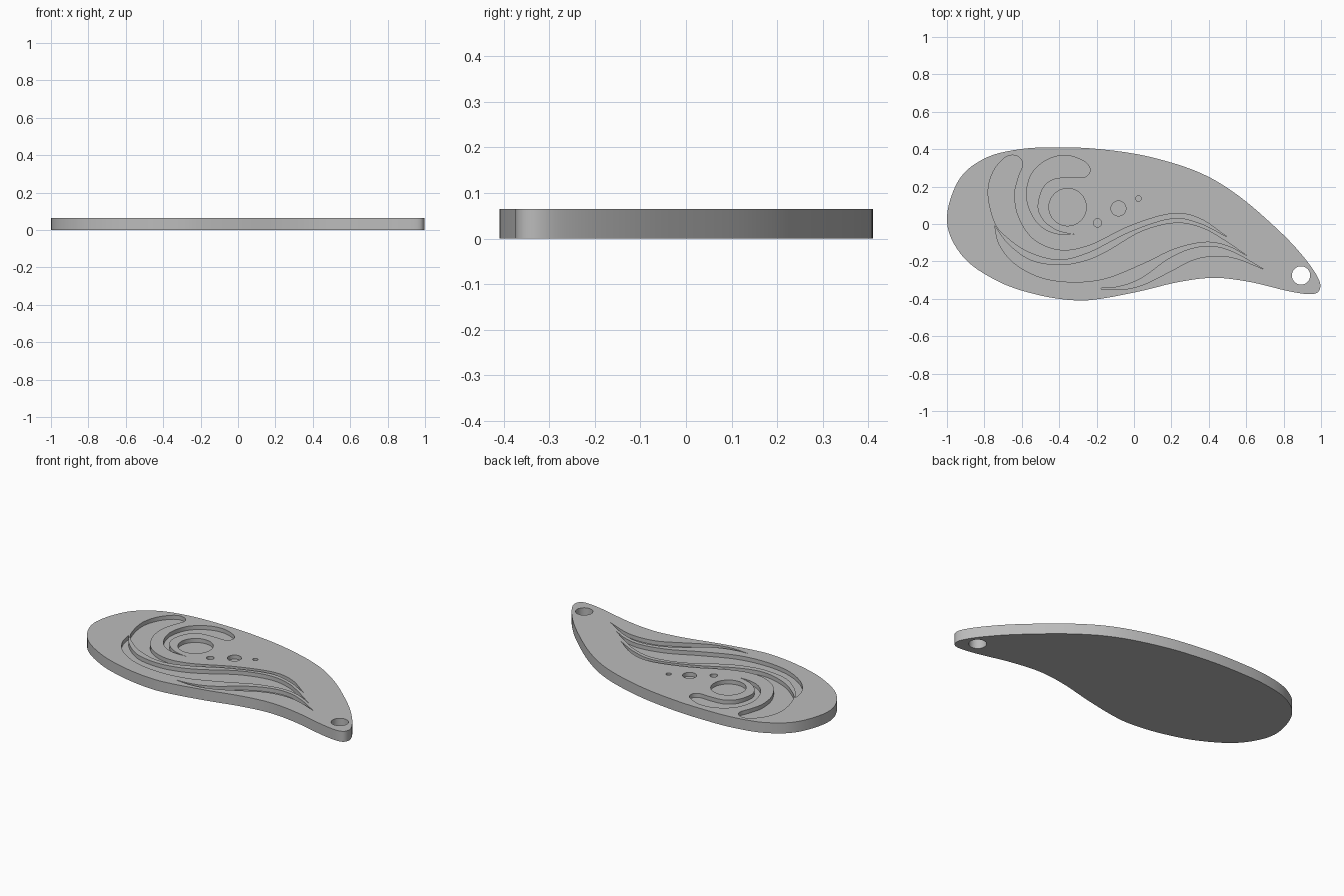
import bpy
import bmesh
from math import cos, sin, tau
from mathutils import Vector

THICKNESS = 0.065
POCKET_FLOOR = 0.04

if "Cube" in bpy.data.objects:
    bpy.data.objects.remove(bpy.data.objects["Cube"])

grey = bpy.data.materials.new("plain grey")
grey.use_nodes = True
grey.diffuse_color = (0.5, 0.5, 0.5, 1)
grey.node_tree.nodes["Principled BSDF"].inputs["Base Color"].default_value = (0.5, 0.5, 0.5, 1)


def smooth_path(points, closed=False, steps=7):
    """Catmull-Rom samples through the points; an open path omits its last point."""
    pts = [Vector(p) for p in points]
    if closed:
        pts = [pts[-1]] + pts + pts[:2]
    else:
        pts = [pts[0] * 2 - pts[1]] + pts + [pts[-1] * 2 - pts[-2]]
    samples = []
    for a, b, c, d in zip(pts, pts[1:], pts[2:], pts[3:]):
        for i in range(steps):
            t = i / steps
            samples.append(0.5 * (2 * b + (c - a) * t + (2 * a - 5 * b + 4 * c - d) * t ** 2
                                  + (3 * b - a - 3 * c + d) * t ** 3))
    return samples


def circle(x, y, radius, sides=40):
    return [Vector((x + radius * cos(tau * i / sides), y + radius * sin(tau * i / sides)))
            for i in range(sides)]


def prism(name, loop, bottom, top):
    """Extrude a flat outline between two heights."""
    bm = bmesh.new()
    face = bm.faces.new([bm.verts.new((p.x, p.y, bottom)) for p in loop])
    extruded = bmesh.ops.extrude_face_region(bm, geom=[face])["geom"]
    moved = [v for v in extruded if isinstance(v, bmesh.types.BMVert)]
    bmesh.ops.translate(bm, verts=moved, vec=(0, 0, top - bottom))
    bmesh.ops.recalc_face_normals(bm, faces=bm.faces)
    mesh = bpy.data.meshes.new(name)
    bm.to_mesh(mesh)
    bm.free()
    mesh.materials.append(grey)
    obj = bpy.data.objects.new(name, mesh)
    bpy.context.collection.objects.link(obj)
    return obj


# Teardrop plate with a bent tail
plate_outline = smooth_path([
    (-1, .01), (-.94, .23), (-.8, .35), (-.61, .4), (-.4, .41), (-.18, .4), (.08, .36),
    (.35, .275), (.56, .15), (.78, -.04), (.91, -.18), (.985, -.29), (.993, -.35),
    (.95, -.375), (.83, -.36), (.62, -.31), (.43, -.288), (.24, -.31), (.03, -.36),
    (-.18, -.4), (-.32, -.408), (-.51, -.38), (-.72, -.31), (-.91, -.18)], closed=True)

# Long leaf: round head, thin wavy tail
leaf = smooth_path([
    (.5, -.07), (.35, .005), (.2, .03), (-.02, -.04), (-.24, -.15), (-.4, -.19),
    (-.56, -.15), (-.68, -.07), (-.745, .01), (-.78, .16), (-.755, .275), (-.69, .355),
    (-.63, .365), (-.595, .325), (-.62, .25), (-.64, .16), (-.62, .04), (-.54, -.08),
    (-.4, -.14), (-.24, -.115), (-.02, -.01), (.2, .055), (.35, .03), (.5, -.07)])

# Broad wave below the leaf, pointed at both ends
wave = smooth_path([
    (-.745, -.01), (-.72, -.11), (-.64, -.21), (-.5, -.285), (-.33, -.31), (-.15, -.29),
    (.05, -.21), (.22, -.13), (.38, -.095), (.5, -.115), (.605, -.17)])
wave += smooth_path([
    (.605, -.17), (.48, -.085), (.36, -.02), (.22, .005), (.04, -.04), (-.15, -.15),
    (-.27, -.2), (-.4, -.22), (-.55, -.195), (-.67, -.11), (-.745, -.01)])

# Short ripple near the lower edge
ripple = smooth_path([
    (-.2, -.345), (-.08, -.335), (.04, -.29), (.18, -.19), (.3, -.135), (.42, -.12),
    (.54, -.155), (.69, -.24)])
ripple += smooth_path([
    (.69, -.24), (.55, -.185), (.44, -.17), (.32, -.19), (.2, -.25), (.06, -.32),
    (-.06, -.35), (-.2, -.345)])

# Hook curling around the large dot
hook = smooth_path([
    (-.32, -.055), (-.38, -.045), (-.43, -.025), (-.485, .02), (-.515, .09), (-.49, .19),
    (-.43, .24), (-.34, .25), (-.265, .25), (-.235, .285), (-.26, .33), (-.35, .365),
    (-.45, .35), (-.54, .28), (-.575, .17), (-.555, .07), (-.5, -.01), (-.42, -.05),
    (-.32, -.055)])

pockets = [leaf, wave, ripple, hook, circle(-.355, .09, .1), circle(-.083, .083, .04),
           circle(-.195, .006, .022), circle(.024, .136, .015)]

plate = prism("pendant_plate", plate_outline, 0, THICKNESS)
cutters = [prism("pocket_cutter", loop, POCKET_FLOOR, THICKNESS + 0.05) for loop in pockets]
# Cord hole goes right through the tail
cutters.append(prism("cord_hole_cutter", circle(.893, -.275, .049), -0.05, THICKNESS + 0.05))

bpy.context.view_layer.objects.active = plate
for cutter in cutters:
    cutter.hide_render = True
    cut = plate.modifiers.new("cut", "BOOLEAN")
    cut.operation = "DIFFERENCE"
    cut.solver = "EXACT"
    cut.object = cutter
    bpy.ops.object.modifier_apply(modifier=cut.name)
    bpy.data.objects.remove(cutter)

# Smooth walls, crisp rims
bpy.ops.object.select_all(action="DESELECT")
plate.select_set(True)
bpy.ops.object.shade_smooth_by_angle(angle=0.6)
